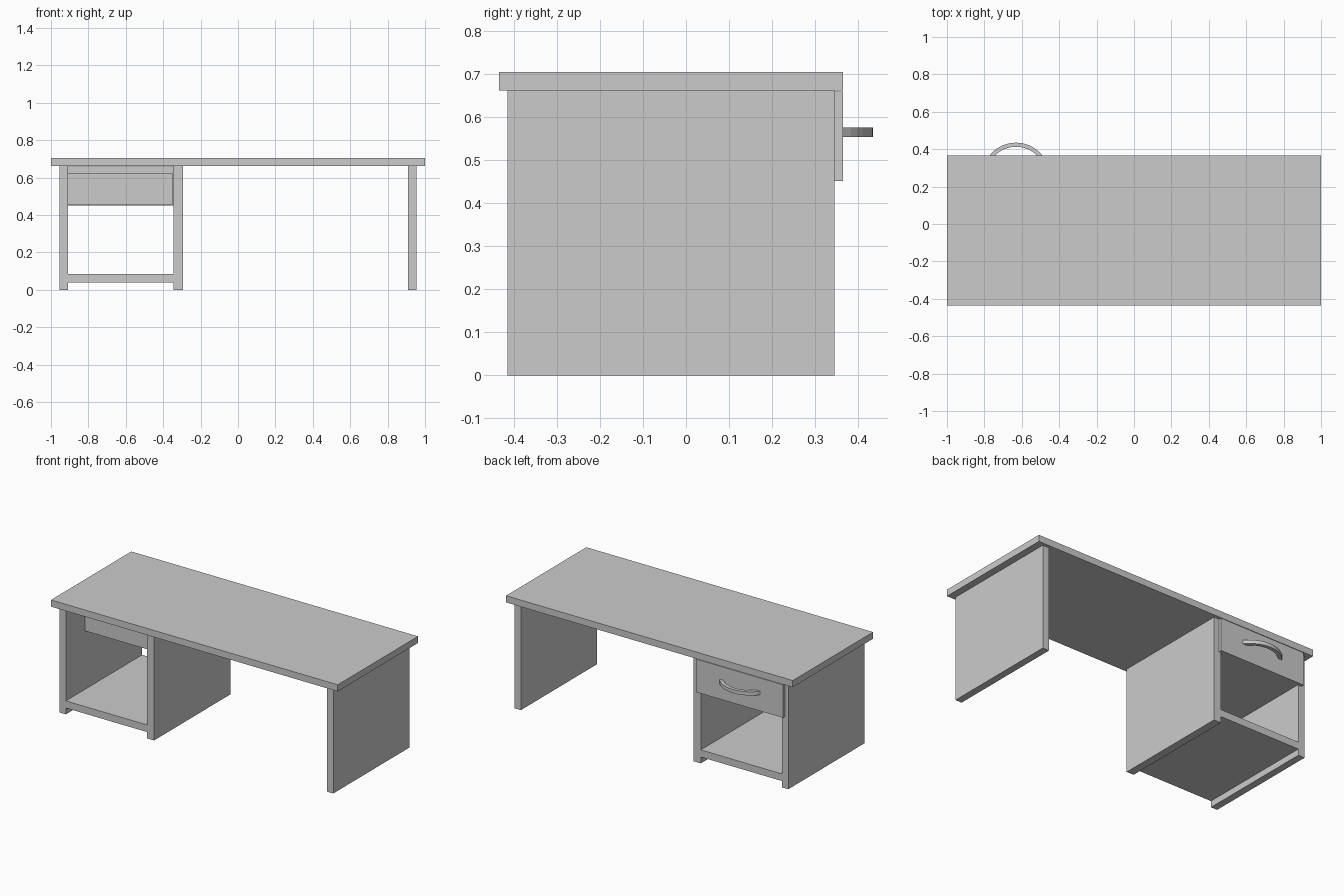
import bpy, bmesh
from math import sin, cos, radians

if "Cube" in bpy.data.objects:
    bpy.data.objects.remove(bpy.data.objects["Cube"])


def make_object(name, bm):
    bmesh.ops.recalc_face_normals(bm, faces=bm.faces)
    mesh = bpy.data.meshes.new(name)
    bm.to_mesh(mesh)
    bm.free()
    obj = bpy.data.objects.new(name, mesh)
    bpy.context.collection.objects.link(obj)
    return obj


def box(name, x, y, z):
    """Box from (min, max) ranges on each axis."""
    bm = bmesh.new()
    bmesh.ops.create_cube(bm, size=1)
    for v in bm.verts:
        v.co = [(lo + hi) / 2 + c * (hi - lo) for c, (lo, hi) in zip(v.co, (x, y, z))]
    return make_object(name, bm)


DEPTH = (-0.415, 0.345)

# Table top
box("table_top", (-1, 1), (-0.435, 0.365), (0.663, 0.705))

# Upright panels
for name, x in (("left_panel", (-0.955, -0.91)),
                ("middle_panel", (-0.345, -0.295)),
                ("right_panel", (0.91, 0.955))):
    box(name, x, DEPTH, (0, 0.663))

# Bottom shelf of the cabinet
box("cabinet_shelf", (-0.91, -0.345), DEPTH, (0.04, 0.085))

# Drawer: open box with an overlaid front
X0, X1, Y0, Y1, Z0, Z1, T = -0.908, -0.35, -0.225, 0.345, 0.454, 0.625, 0.02
box("drawer_bottom", (X0, X1), (Y0, Y1), (Z0, Z0 + T))
box("drawer_back", (X0, X1), (Y0, Y0 + T), (Z0 + T, Z1))
box("drawer_left_side", (X0, X0 + T), (Y0 + T, Y1), (Z0 + T, Z1))
box("drawer_right_side", (X1 - T, X1), (Y0 + T, Y1), (Z0 + T, Z1))
box("drawer_front", (-0.932, -0.33), (0.345, 0.365), (0.452, 0.66))

# Handle: rectangular section swept along an arc
CX, CY, OUTER, INNER, HALF, STEPS = -0.631, 0.255, 0.18, 0.158, 52.3, 14
bm = bmesh.new()
rings = []
for i in range(STEPS + 1):
    a = radians(-HALF + 2 * HALF * i / STEPS)
    rings.append([bm.verts.new((CX + r * sin(a), CY + r * cos(a), z))
                  for r, z in ((INNER, 0.554), (OUTER, 0.554), (OUTER, 0.577), (INNER, 0.577))])
for a, b in zip(rings, rings[1:]):
    for k in range(4):
        bm.faces.new((a[k], a[(k + 1) % 4], b[(k + 1) % 4], b[k]))
bm.faces.new(rings[0])
bm.faces.new(rings[-1])
make_object("drawer_handle", bm)
